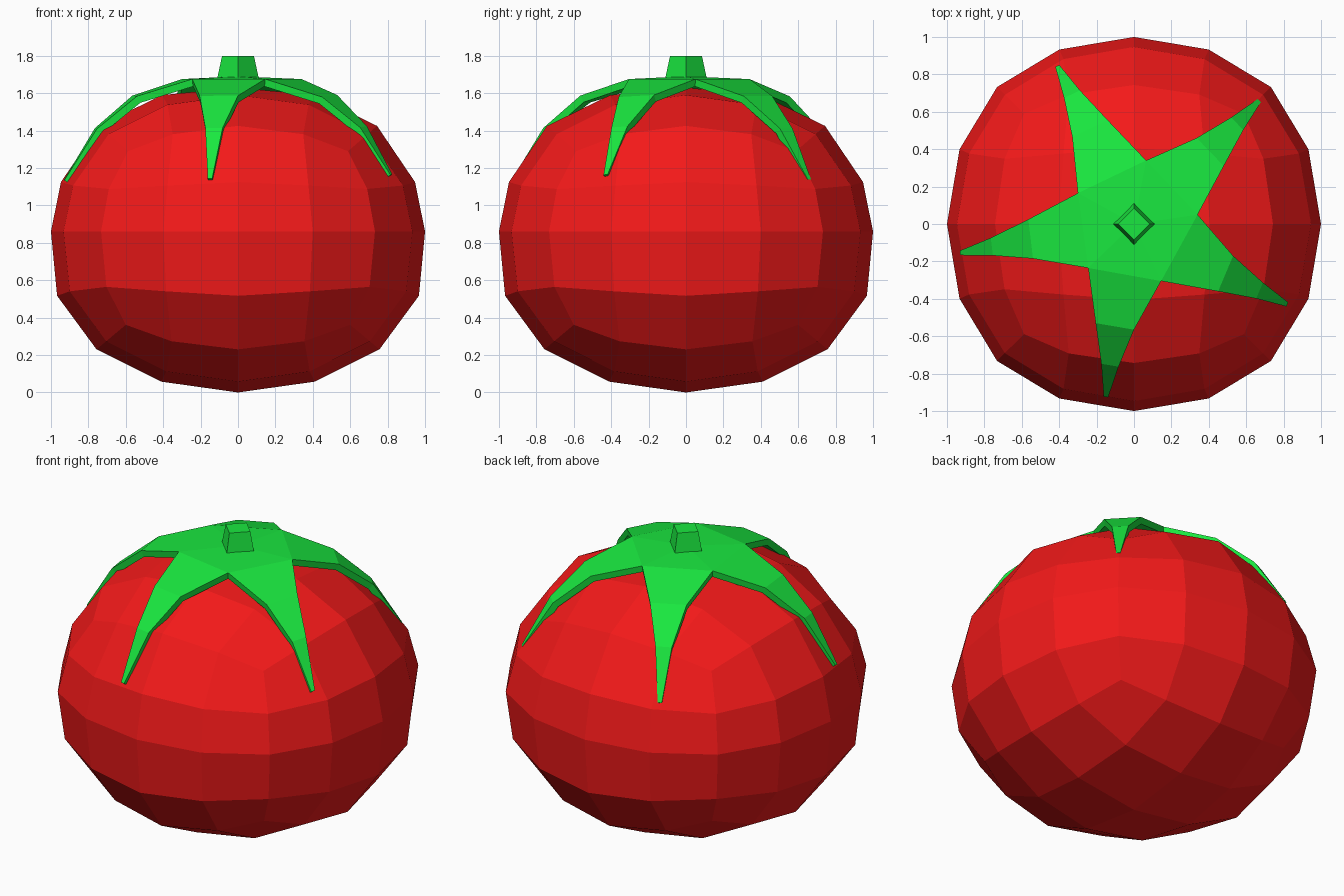
import bpy, bmesh
from mathutils import Vector

if "Cube" in bpy.data.objects:
    bpy.data.objects.remove(bpy.data.objects["Cube"])


def material(name, color):
    m = bpy.data.materials.new(name)
    m.diffuse_color = (*color, 1)
    m.use_nodes = True
    m.node_tree.nodes["Principled BSDF"].inputs["Base Color"].default_value = m.diffuse_color
    return m


def lerp_table(table, x):
    for (x0, y0), (x1, y1) in zip(table, table[1:]):
        if x <= x1:
            break
    return y0 + (y1 - y0) * (x - x0) / (x1 - x0)


red = material("tomato_red", (0.9, 0.01, 0.01))
green = material("leaf_green", (0.01, 0.8, 0.05))

# Fruit: subdivided cube, squashed with a flatter top and fuller underside
bpy.ops.mesh.primitive_cube_add(size=2)
fruit = bpy.context.object
fruit.name = "fruit"
sub = fruit.modifiers.new("round", 'SUBSURF')
sub.levels = 2
sub.use_limit_surface = False
bpy.ops.object.modifier_apply(modifier=sub.name)
HEIGHT = [(-1, 0), (0, .86), (.4, 1.125), (.58, 1.29), (.732, 1.425), (.933, 1.59), (1, 1.63)]
WIDTH = [(-1, 1.03), (-.4, 1.037), (0, 1), (.4, 1.015), (1, 1.015)]
size = max(v.co.x for v in fruit.data.vertices)
for v in fruit.data.vertices:
    p = v.co / size
    w = lerp_table(WIDTH, p.z)
    v.co = (p.x * w, p.y * w, lerp_table(HEIGHT, p.z))
fruit.data.materials.append(red)

# Calyx: five-pointed star draped over the top; heights follow the radius
DRAPE = [(0, 1.69), (.35, 1.675), (.57, 1.585), (.75, 1.43), (.8, 1.385), (.94, 1.14)]
# Per leaf, anticlockwise: first inner corner, mid right, tip, mid left
LEAVES = [
    ((.34, .05), (.48, .31), (.67, .66), (.335, .46)),
    ((.065, .34), (-.14, .555), (-.41, .845), (-.33, .465)),
    ((-.30, .165), (-.565, .025), (-.93, -.155), (-.54, -.185)),
    ((-.245, -.235), (-.205, -.53), (-.15, -.925), (0, -.565)),
    ((.145, -.305), (.45, -.36), (.82, -.43), (.53, -.17)),
]
bm = bmesh.new()


def drape(p):
    p = Vector(p)
    return bm.verts.new((p.x, p.y, lerp_table(DRAPE, p.length)))


inner = [drape(leaf[0]) for leaf in LEAVES]
centre = drape((0, 0))
for i, (_, right, tip, left) in enumerate(LEAVES):
    a, b = inner[i], inner[(i + 1) % 5]
    right, tip, left = Vector(right), Vector(tip), Vector(left)
    side = (left - right).normalized() * .012
    bm.faces.new((centre, a, b))
    for r, l in ((right, left),
                 (right.lerp(tip, .55), left.lerp(tip, .55)),
                 (tip - side, tip + side)):
        r, l = drape(r), drape(l)
        bm.faces.new((a, r, l, b))
        a, b = r, l
mesh = bpy.data.meshes.new("calyx")
bm.to_mesh(mesh)
bm.free()
calyx = bpy.data.objects.new("calyx", mesh)
bpy.context.collection.objects.link(calyx)
solid = calyx.modifiers.new("thickness", 'SOLIDIFY')
solid.thickness = .04
solid.offset = -1
mesh.materials.append(green)

# Stem: short tapered four-sided stub
bpy.ops.mesh.primitive_cone_add(vertices=4, radius1=.115, radius2=.085, depth=.14,
                                location=(0, 0, 1.73))
stem = bpy.context.object
stem.name = "stem"
stem.data.materials.append(green)
